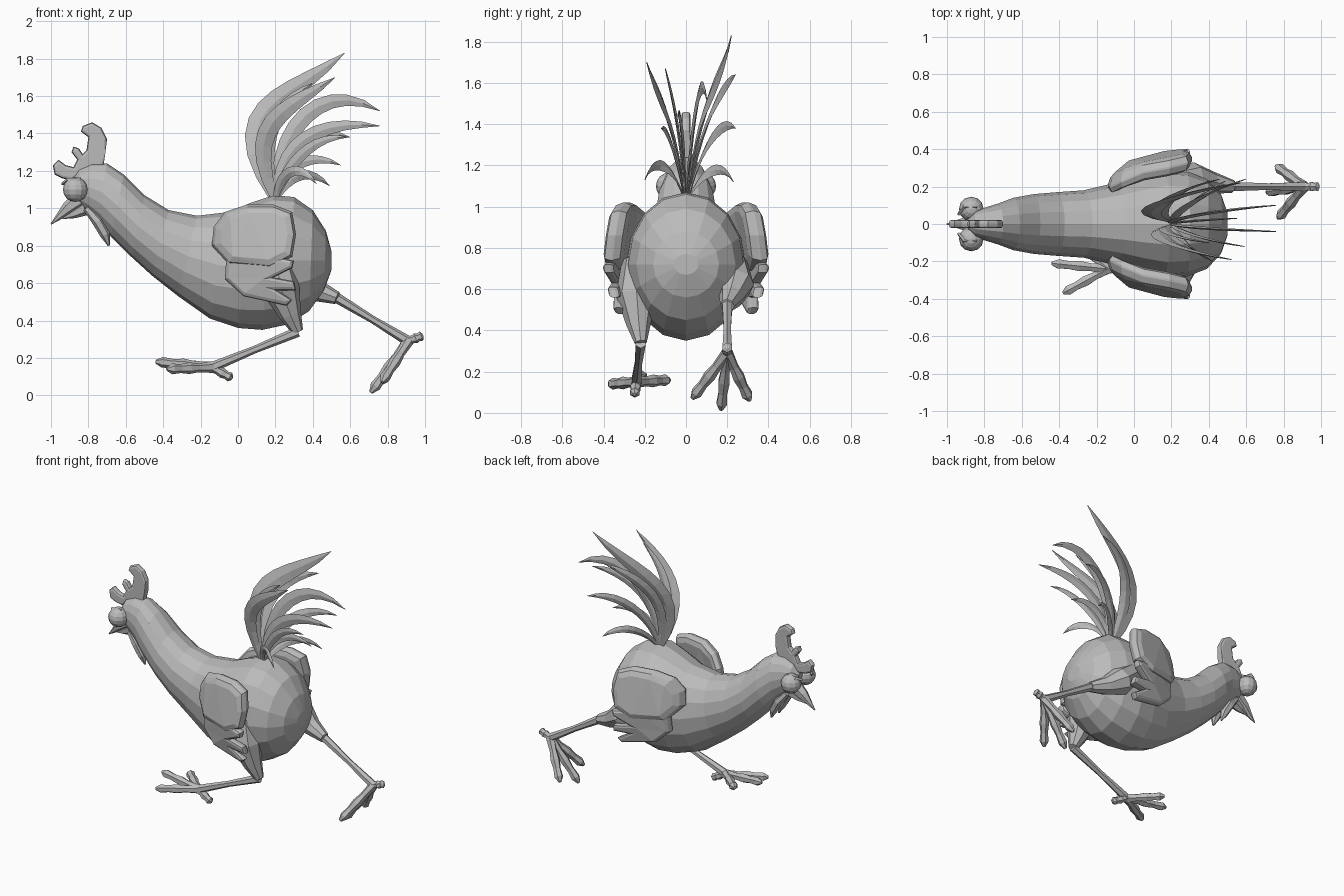
import bpy, bmesh, math
from mathutils import Vector, Matrix
from mathutils.geometry import interpolate_bezier

cube = bpy.data.objects.get("Cube")
if cube:
    bpy.data.objects.remove(cube, do_unlink=True)

GREY = (0.5, 0.5, 0.5, 1)
clay = bpy.data.materials.new("plain grey")
clay.use_nodes = True
clay.diffuse_color = GREY
shader = next(n for n in clay.node_tree.nodes if n.type == 'BSDF_PRINCIPLED')
shader.inputs["Base Color"].default_value = GREY


def finish(name, bm):
    """Turn a bmesh into a flat shaded object."""
    bmesh.ops.recalc_face_normals(bm, faces=bm.faces)
    mesh = bpy.data.meshes.new(name)
    bm.to_mesh(mesh)
    bm.free()
    mesh.materials.append(clay)
    obj = bpy.data.objects.new(name, mesh)
    bpy.context.collection.objects.link(obj)
    return obj


def loft(name, rings):
    """Skin a list of equal rings and cap both ends."""
    bm = bmesh.new()
    loops = [[bm.verts.new(p) for p in ring] for ring in rings]
    count = len(loops[0])
    for a, b in zip(loops, loops[1:]):
        for i in range(count):
            j = (i + 1) % count
            bm.faces.new((a[i], a[j], b[j], b[i]))
    bm.faces.new(loops[0])
    bm.faces.new(loops[-1])
    return finish(name, bm)


def ellipse(centre, u, v, sides):
    angles = [math.tau * i / sides for i in range(sides)]
    return [centre + u * math.cos(a) + v * math.sin(a) for a in angles]


def tangent(points, i):
    return (points[min(i + 1, len(points) - 1)] - points[max(i - 1, 0)]).normalized()


def tube(name, path, sides=6):
    """Limb through (x, y, z, radius) points."""
    points = [Vector(p[:3]) for p in path]
    rings = []
    for i, p in enumerate(points):
        t = tangent(points, i)
        u = t.cross(Vector((0, 1, 0)))
        u = u.normalized() if u.length > 0.1 else Vector((1, 0, 0))
        v = t.cross(u).normalized()
        r = path[i][3]
        rings.append(ellipse(p, u * r, v * r, sides))
    return loft(name, rings)


def feather(name, h1, h2, tip, width):
    """Curved diamond-section blade, broad in the middle, pointed at the tip."""
    y = tip[1]
    curve = interpolate_bezier(
        Vector((.2, y * 0.05, 1.04)), Vector((h1[0], y * 0.3, h1[1])),
        Vector((h2[0], y * 0.75, h2[1])), Vector(tip), 11)
    rings = []
    for i, p in enumerate(curve):
        s = i / (len(curve) - 1)
        side = tangent(curve, i).cross(Vector((0, 1, 0))).normalized()
        w = width * (math.sin(math.pi * (0.08 + 0.92 * s)) ** 0.7 if s < 1 else 0.02)
        rings.append(ellipse(p, side * w, Vector((0, 0.15 * w + 0.002, 0)), 4))
    return loft(name, rings)


def plate(name, outline, thick, bevel, place):
    """Slab with rounded rims cut from an x-z outline; place(x, z) gives its y."""
    bm = bmesh.new()
    face = bm.faces.new([bm.verts.new((x, -thick, z)) for x, z in outline])
    new = bmesh.ops.extrude_face_region(bm, geom=[face])["geom"]
    for v in new:
        if isinstance(v, bmesh.types.BMVert):
            v.co.y = thick
    rim = [e for e in bm.edges if abs(e.verts[0].co.y - e.verts[1].co.y) < 0.001]
    bmesh.ops.bevel(bm, geom=rim, offset=bevel, segments=2, profile=0.5,
                    affect='EDGES', clamp_overlap=True)
    bmesh.ops.triangulate(bm, faces=bm.faces)
    for v in bm.verts:
        v.co.y += place(v.co.x, v.co.z)
    return finish(name, bm)


def ball(name, centre, radius):
    bm = bmesh.new()
    bmesh.ops.create_uvsphere(bm, u_segments=12, v_segments=8, radius=radius)
    bm.transform(Matrix.Translation(centre))
    return finish(name, bm)


# Body, neck and head: top point, bottom point, half width
SECTIONS = [
    (-.89, 1.15, -.88, 1.09, .03), (-.85, 1.21, -.85, 1.02, .07),
    (-.78, 1.24, -.8, .98, .09), (-.7, 1.24, -.75, .93, .11),
    (-.61, 1.18, -.68, .85, .14), (-.5, 1.07, -.57, .74, .16),
    (-.37, .99, -.46, .64, .17), (-.22, .96, -.32, .53, .18),
    (-.05, .98, -.15, .41, .22), (.07, 1.03, 0, .36, .26),
    (.19, 1.07, .13, .35, .29), (.3, 1.06, .27, .38, .28),
    (.4, .99, .38, .45, .24), (.47, .88, .46, .56, .16), (.5, .77, .5, .67, .06)]
body_rings = []
for tx, tz, bx, bz, half in SECTIONS:
    top, bottom = Vector((tx, 0, tz)), Vector((bx, 0, bz))
    body_rings.append(ellipse((top + bottom) / 2, (top - bottom) / 2, Vector((0, half, 0)), 16))
loft("body", body_rings)

# Comb along the top of the head
COMB = [(-.99, 1.23), (-.98, 1.18), (-.94, 1.16), (-.89, 1.15), (-.8, 1.2), (-.72, 1.22),
        (-.71, 1.29), (-.7, 1.37), (-.73, 1.43), (-.78, 1.46), (-.83, 1.44), (-.84, 1.41),
        (-.8, 1.38), (-.81, 1.31), (-.83, 1.29), (-.85, 1.32), (-.88, 1.33), (-.89, 1.3),
        (-.86, 1.26), (-.88, 1.22), (-.92, 1.23), (-.96, 1.26)]
plate("comb", COMB, .022, .015, lambda x, z: 0)

# Beak
tube("upper_beak", [(-.83, 0, 1.06, .05), (-.91, 0, 1.0, .035), (-1, 0, .915, .003)])
tube("lower_beak", [(-.82, 0, 1.0, .04), (-.88, 0, .97, .025), (-.94, 0, .945, .003)])

# Wings: a rounded shoulder and a notched hand of feathers
SHOULDER = [(-.14, .8), (-.13, .9), (-.07, .98), (.05, 1.02), (.19, 1.02), (.29, .98),
            (.31, .86), (.29, .74), (.17, .68), (-.05, .7)]
HAND = [(-.06, .78), (-.07, .62), (.03, .53), (.26, .48), (.29, .51), (.21, .56),
        (.31, .56), (.3, .61), (.19, .63), (.29, .68), (.3, .72), (.12, .76)]


def wing_y(x, z):
    """Flares out toward the tail, tucks in at the front edge and below."""
    tilt = .15 * (.8 - z) if z > .7 else .015 - .25 * (.7 - z)
    return .3 + .18 * x + tilt - .5 * max(0, -x)


# Paired parts on both sides of the body
for side, s in (("near", -1), ("far", 1)):
    plate(side + "_wing_shoulder", SHOULDER, .05, .045, lambda x, z: s * wing_y(x, z))
    plate(side + "_wing_feathers", HAND, .028, .018, lambda x, z: s * (wing_y(x, z) + .01))
    ball(side + "_eye", (-.87, s * .08, 1.1), .066)
    tube(side + "_eyebrow", [(-.94, s * .05, 1.13, .008), (-.91, s * .09, 1.15, .012),
                             (-.84, s * .09, 1.16, .005)], 4)
    tube(side + "_wattle", [(-.81, s * .04, 1.0, .02), (-.75, s * .05, .93, .03),
                            (-.71, s * .045, .86, .028), (-.69, s * .04, .8, .006)])


def leg(side, thigh, ankle, toes, spur):
    """Thigh, thin shank, three jointed toes and a back toe."""
    knee = Vector(thigh[-1][:3])
    ankle = Vector(ankle)
    tube(side + "_thigh", thigh, 8)
    middle = knee.lerp(ankle, .5)
    tube(side + "_shank", [(*knee, .028), (*middle, .02), (*ankle, .028)])
    for label, tip, fat in [("inner", toes[0], 1), ("middle", toes[1], 1),
                            ("outer", toes[2], 1), ("back", spur, .9)]:
        tip = Vector(tip)
        steps = [(0, .03), (.3, .024), (.5, .031), (.7, .024), (.88, .029), (1, .01)]
        path = [(*ankle.lerp(tip, t), r * fat) for t, r in steps]
        tube(f"{side}_{label}_toe", path)


leg("near", [(.2, -.23, .74, .08), (.23, -.24, .57, .1), (.28, -.23, .43, .06),
             (.32, -.22, .34, .03)],
    (-.14, -.24, .15), [(-.32, -.08, .16), (-.44, -.21, .18), (-.38, -.37, .14)],
    (-.03, -.25, .09))
leg("far", [(.2, .22, .72, .08), (.32, .24, .62, .09), (.42, .22, .56, .06),
            (.53, .2, .52, .034)],
    (.91, .2, .29), [(.77, .03, .07), (.71, .17, .015), (.76, .31, .06)],
    (.99, .2, .32))

# Tail: curve handles, tip and half width of each feather
TAIL = [((-.08, 1.55), (.24, 1.56), (.57, .22, 1.83), .062),
        ((.02, 1.46), (.24, 1.52), (.52, -.19, 1.7), .05),
        ((.06, 1.42), (.2, 1.58), (.46, .24, 1.64), .045),
        ((.1, 1.42), (.22, 1.56), (.4, -.1, 1.67), .035),
        ((.2, 1.44), (.45, 1.7), (.76, .1, 1.52), .045),
        ((.22, 1.35), (.42, 1.48), (.76, -.04, 1.44), .04),
        ((.22, 1.3), (.4, 1.44), (.6, .24, 1.38), .035),
        ((.24, 1.2), (.38, 1.4), (.59, -.12, 1.38), .03),
        ((.22, 1.2), (.36, 1.32), (.55, .03, 1.23), .03),
        ((.25, 1.16), (.36, 1.24), (.49, .23, 1.12), .028),
        ((.22, 1.2), (.32, 1.26), (.42, -.2, 1.13), .028)]
for n, (h1, h2, tip, width) in enumerate(TAIL):
    feather(f"tail_feather_{n + 1}", h1, h2, tip, width)
